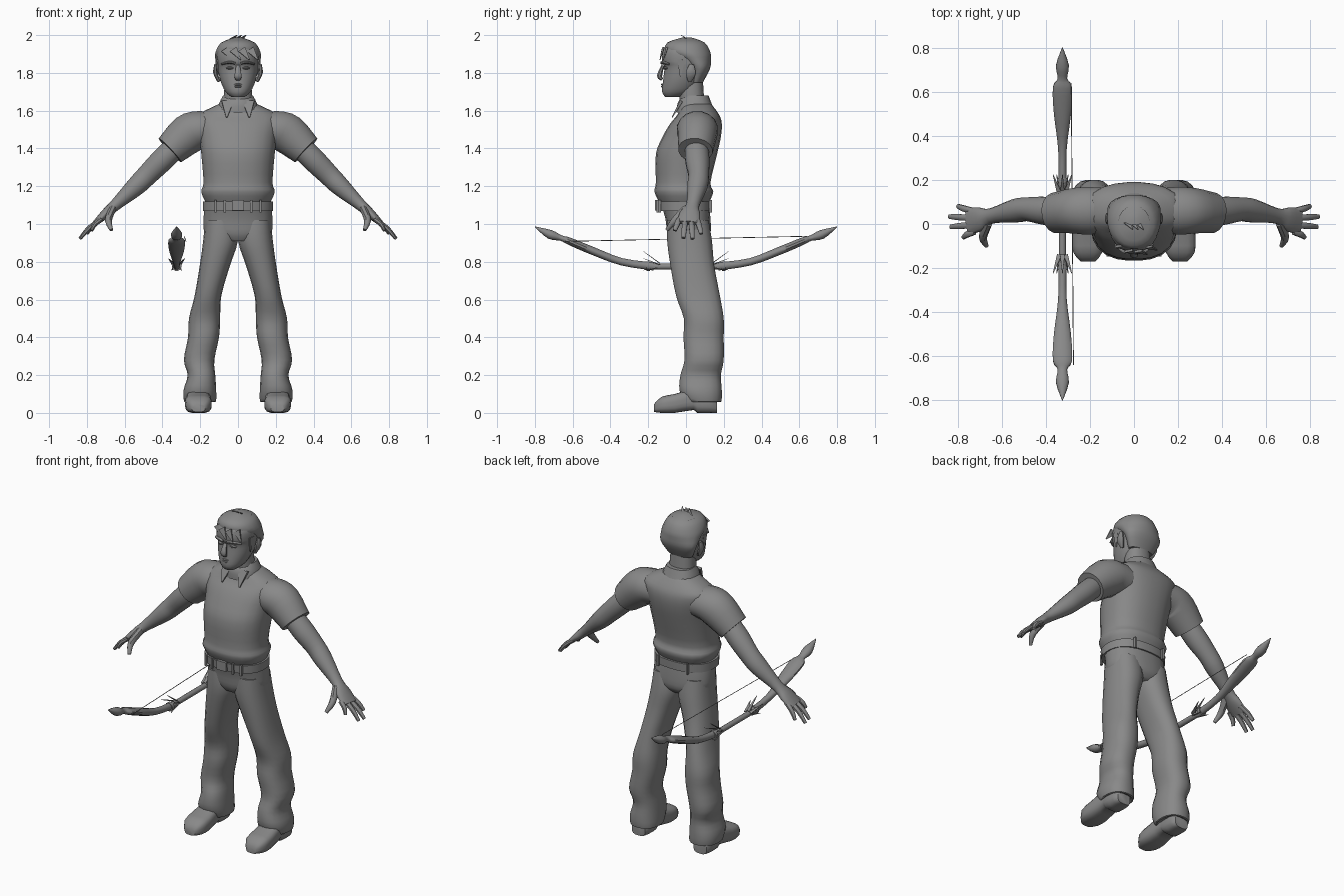
import bpy
import bmesh
from math import cos, sin, pi
from mathutils import Vector

default_cube = bpy.data.objects.get("Cube")
if default_cube:
    bpy.data.objects.remove(default_cube, do_unlink=True)

grey = bpy.data.materials.new("plain_grey")
grey.use_nodes = True
grey.diffuse_color = (.25, .25, .25, 1)
grey.node_tree.nodes["Principled BSDF"].inputs["Base Color"].default_value = grey.diffuse_color
parts = []
ACROSS_X, ACROSS_Y = Vector((1, 0, 0)), Vector((0, 1, 0))


def skin(name, rings):
    """Join matching rings of points into one capped surface."""
    bm = bmesh.new()
    loops = [[bm.verts.new(point) for point in ring] for ring in rings]
    count = len(loops[0])
    for low, high in zip(loops, loops[1:]):
        for i in range(count):
            j = (i + 1) % count
            bm.faces.new((low[i], low[j], high[j], high[i]))
    bm.faces.new(loops[0][::-1])
    bm.faces.new(loops[-1])
    bmesh.ops.recalc_face_normals(bm, faces=bm.faces)
    mesh = bpy.data.meshes.new(name)
    bm.to_mesh(mesh)
    bm.free()
    mesh.materials.append(grey)
    obj = bpy.data.objects.new(name, mesh)
    bpy.context.collection.objects.link(obj)
    parts.append(obj)


def oval(sides, power):
    """Unit rounded-square outline."""
    outline = []
    for i in range(sides):
        angle = 2 * pi * (i + .5) / sides
        c, s = cos(angle), sin(angle)
        size = (abs(c) ** power + abs(s) ** power) ** (-1 / power)
        outline.append((c * size, s * size))
    return outline


def flow(rows, steps):
    """Curve smoothly through a few rows of numbers."""
    padded = [rows[0], *rows, rows[-1]]
    result = []
    for before, start, end, after in zip(padded, padded[1:], padded[2:], padded[3:]):
        for step in range(steps):
            t = step / steps
            result.append([b + t * (c - a + t * (2 * a - 5 * b + 4 * c - d
                           + t * (3 * b - 3 * c + d - a))) / 2
                           for a, b, c, d in zip(before, start, end, after)])
    return result + [rows[-1]]


def loft(name, rows, side=1, along_y=False, power=2.4, sides=20, steps=3):
    """Rows are position, x low, x high, then low and high of the other axis."""
    rings = []
    for t, x_low, x_high, v_low, v_high in flow(rows, steps):
        ring = []
        for c, s in oval(sides, power):
            x = side * (x_low + x_high + c * (x_high - x_low)) / 2
            v = (v_low + v_high + s * (v_high - v_low)) / 2
            ring.append((x, t, v) if along_y else (x, v, t))
        rings.append(ring)
    skin(name, rings)


def body(name, rows, **options):
    """Symmetric loft: height, half width, front, back."""
    loft(name, [(z, -w, w, front, back) for z, w, front, back in rows], **options)


def tube(name, stations, side=1, across=ACROSS_Y, sides=12, steps=3):
    """Stations are x, y, z, radius along 'across', radius over it."""
    stations = flow(stations, steps)
    centres = [Vector(station[:3]) for station in stations]
    rings = []
    for i, (*_, wide, thick) in enumerate(stations):
        before, after = centres[max(i - 1, 0)], centres[min(i + 1, len(centres) - 1)]
        direction = (after - before).normalized()
        u = (across - direction * across.dot(direction)).normalized()
        v = direction.cross(u)
        ring = [centres[i] + u * c * wide + v * s * thick for c, s in oval(sides, 2)]
        rings.append([(side * p.x, p.y, p.z) for p in ring])
    skin(name, rings)


def spike(name, base, tip, wide, side=1, across=ACROSS_X):
    """Flat pointed lock, collar point or thorn."""
    thick = wide / 4
    tube(name, [(*base, wide, thick), (*tip, wide / 9, thick / 3)], side, across, sides=4, steps=1)


def block(name, centre, size, side=1):
    """Box around a centre."""
    x, y, z = centre
    width, depth, height = (length / 2 for length in size)
    loft(name, [(level, x - width, x + width, y - depth, y + depth)
                for level in (z - height, z + height)], side, power=9, sides=4, steps=1)


# Shirt, collar and neck
body("shirt_torso", [
    (1.11, .17, -.14, .12), (1.17, .195, -.167, .145), (1.22, .183, -.16, .13),
    (1.37, .195, -.16, .165), (1.46, .205, -.125, .185), (1.53, .22, -.085, .19),
    (1.58, .21, -.045, .175), (1.64, .09, -.02, .13)], sides=24)
body("collar", [(1.59, .115, -.05, .155), (1.64, .1, -.045, .135), (1.68, .08, -.02, .12)])
body("neck", [(1.6, .08, -.03, .1), (1.76, .07, -.04, .09)], steps=1)

# Trousers and belt
body("trouser_hips", [(.91, .1, -.08, .1), (.95, .175, -.1, .13),
                      (1.03, .183, -.11, .13), (1.13, .175, -.14, .12)])
body("belt", [(1.07, .187, -.15, .135), (1.12, .187, -.155, .137)], sides=24, steps=1)
block("belt_buckle", (0, -.156, 1.1), (.07, .02, .055))

# Head, hair and face
body("head", [
    (1.672, .035, -.11, -.03), (1.7, .067, -.127, .04), (1.76, .094, -.122, .085),
    (1.83, .109, -.115, .12), (1.86, .112, -.127, .125), (1.92, .11, -.12, .12),
    (1.97, .07, -.07, .08)], power=2.2)
body("hair", [
    (1.75, .08, .02, .09), (1.82, .116, .02, .127), (1.87, .121, -.04, .133),
    (1.91, .12, -.11, .13), (1.96, .09, -.1, .1), (1.987, .02, -.02, .03)], power=2.1)
tube("nose", [(0, -.122, 1.84, .01, .008), (0, -.14, 1.785, .02, .015),
              (0, -.126, 1.765, .014, .008)], across=ACROSS_X, sides=8)
for lip_name, z in (("upper_lip", 1.738), ("lower_lip", 1.727)):
    corner = [(x, -.107, z, .003, .002) for x in (-.034, .034)]
    tube(lip_name, [corner[0], (0, -.123, z, .01, .006), corner[1]], sides=8)
for i in range(4):
    x = i * .045 - .07
    depth = .125 - 5 * x * x
    spike(f"fringe_lock_{i}", (x, -depth, 1.925), (x + .04, -depth - .015, 1.87), .03)
for i in range(3):
    x = i * .024 - .035
    spike(f"crown_lock_{i}", (x, .01, 1.975), (x + .03, -.025, 2), .018)

# Bow: mirrored limbs, thorny grip, string
bow_x = -.325
tube("bow_grip", [(bow_x, y, .775, .016, .016) for y in (-.2, .2)], across=ACROSS_X, steps=1)
for end, end_name in ((-1, "front"), (1, "rear")):
    limb = [(.17, .775, .02, .022), (.34, .8, .02, .02), (.5, .86, .04, .022),
            (.62, .91, .045, .02), (.66, .925, .022, .015), (.72, .945, .03, .025),
            (.8, .985, .002, .002)]
    tube(f"{end_name}_bow_limb", [(bow_x, end * y, z, a, b) for y, z, a, b in limb],
         across=ACROSS_X)
    tube(f"{end_name}_grip_ring", [(bow_x, end * y, .777, .026, .026) for y in (.19, .21)],
         across=ACROSS_X, steps=1)
    for i in range(5):
        angle = pi / 2 + i * 2 * pi / 5
        dx, dz = .045 * cos(angle), .02 + .055 * sin(angle)
        spike(f"{end_name}_grip_thorn_{i}", (bow_x + dx / 3, end * .14, .778 + dz / 5),
              (bow_x + dx, end * .225, .78 + dz), .015)
tube("bow_string", [(-.275, -.64, .908, .002, .002), (-.285, .64, .935, .002, .002)],
     sides=6, steps=1)

# Paired parts
for side, label in ((1, "left"), (-1, "right")):
    # Face, collar and belt details
    tube(f"{label}_ear", [(.1, .02, 1.755, .01, .01), (.12, .025, 1.8, .028, .012),
                          (.118, .03, 1.845, .012, .008)], side, sides=8)
    tube(f"{label}_eyebrow", [(.014, -.125, 1.85, .01, .007), (.045, -.122, 1.856, .012, .008),
                              (.085, -.09, 1.847, .008, .005)], side, sides=8)
    tube(f"{label}_eye", [(.025, -.11, 1.825, .004, .003), (.043, -.11, 1.826, .01, .009),
                          (.062, -.1, 1.825, .004, .003)], side, sides=8)
    spike(f"{label}_sideburn", (.108, -.025, 1.87), (.105, -.03, 1.78), .03, side, ACROSS_Y)
    spike(f"{label}_collar_point", (.055, -.025, 1.65), (.06, -.073, 1.565), .045, side)
    for i, (x, y) in enumerate([(.07, -.15), (.12, -.14), (.1, .13)]):
        block(f"{label}_belt_loop_{i}", (x, y, 1.095), (.012, .015, .066), side)

    # Sleeve, arm and hand
    tube(f"{label}_sleeve", [
        (.12, .065, 1.5, .1, .09), (.2, .06, 1.5, .11, .1), (.265, .06, 1.475, .105, .108),
        (.36, .05, 1.39, .092, .088)], side, sides=16)
    tube(f"{label}_arm", [
        (.31, .055, 1.43, .06, .06), (.4, .06, 1.34, .065, .063), (.48, .067, 1.26, .055, .057),
        (.54, .06, 1.2, .054, .052), (.65, .036, 1.1, .035, .031),
        (.7, .022, 1.055, .055, .026), (.755, .012, 1.005, .06, .015)], side, sides=16)
    for i, x in enumerate((.775, .832, .838, .8)):
        start = Vector((.725, i * .031 - .035, 1.025))
        tip = Vector((x, i * .047 - .06, 1.5 - x * .69))
        knuckle = start.lerp(tip, .5) + Vector((.008, 0, .004))
        tube(f"{label}_finger_{i}", [(*start, .015, .014), (*knuckle, .015, .014),
                                     (*tip, .011, .009)], side, sides=8)
    tube(f"{label}_thumb", [(.665, .005, 1.08, .024, .022), (.686, -.06, 1.02, .019, .019),
                            (.67, -.1, .968, .01, .01)], side, sides=8)

    # Trouser leg with soft folds
    loft(f"{label}_trouser_leg", [
        (1.02, .01, .175, -.1, .12), (.91, 0, .185, -.1, .138), (.78, .042, .203, -.083, .15),
        (.62, .088, .23, -.053, .18), (.5, .094, .26, -.012, .2), (.4, .1, .265, -.014, .2),
        (.28, .125, .287, -.008, .2), (.2, .12, .267, -.03, .185), (.12, .115, .289, -.035, .19),
        (.06, .117, .285, -.005, .187), (.065, .14, .265, .015, .165)], side)

    # Shoe with raised arch
    loft(f"{label}_shoe", [
        (-.17, .175, .243, .005, .045), (-.13, .145, .275, 0, .085), (-.06, .14, .28, 0, .1),
        (.04, .15, .27, .015, .13), (.06, .15, .27, 0, .13), (.13, .15, .27, 0, .12),
        (.163, .165, .255, 0, .08)], side, along_y=True, power=3.5, steps=2)

# Smooth shading with crisp edges
bpy.ops.object.select_all(action='DESELECT')
for obj in parts:
    obj.select_set(True)
bpy.context.view_layer.objects.active = parts[0]
bpy.ops.object.shade_smooth_by_angle(angle=pi / 4)
